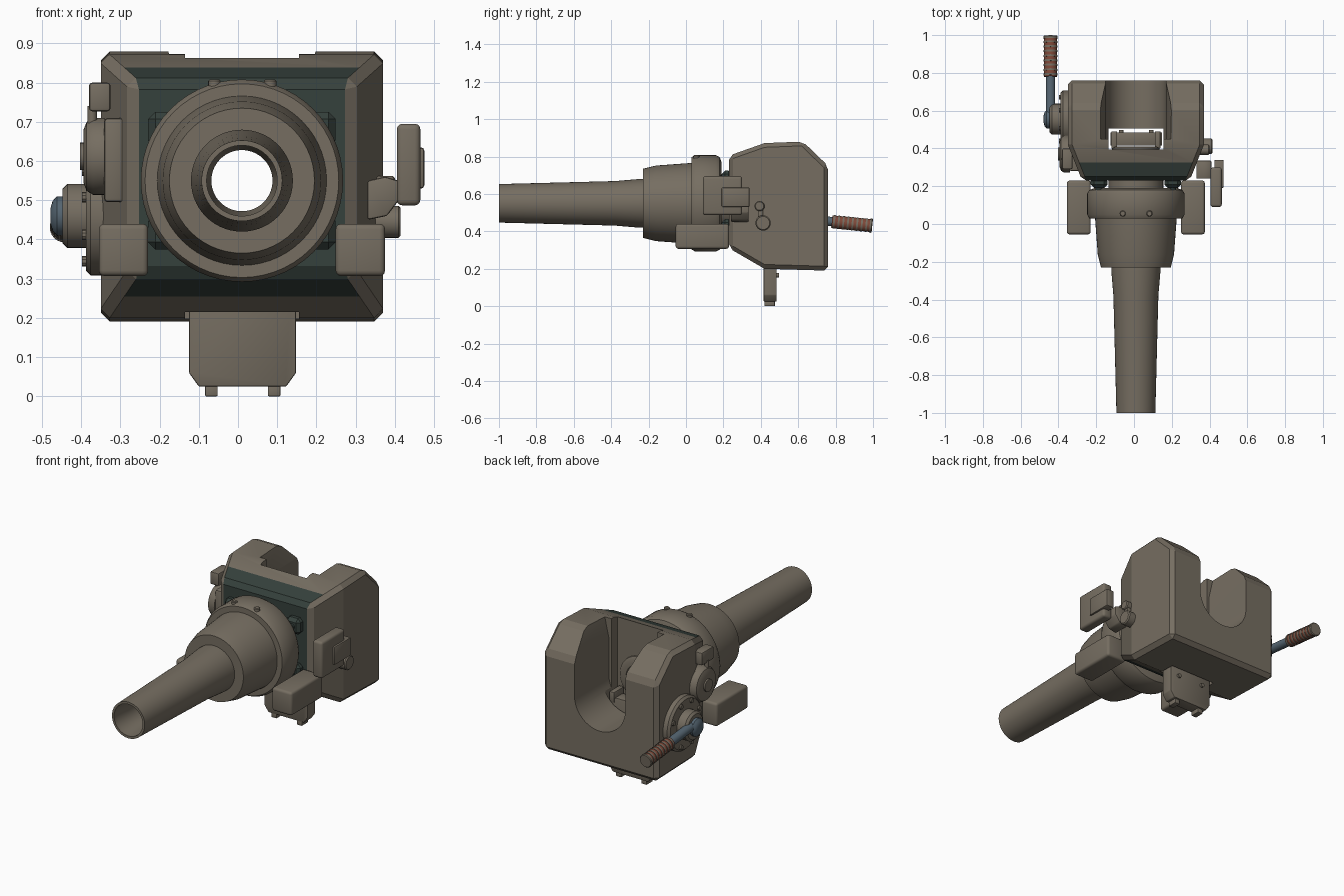
import bpy, bmesh, math
from mathutils import Vector

if "Cube" in bpy.data.objects:
    bpy.data.objects.remove(bpy.data.objects["Cube"])

CX, CZ = 0.01, 0.55          # bore axis


def mat(name, rgb):
    m = bpy.data.materials.new(name)
    m.diffuse_color = (*rgb, 1)
    m.use_nodes = True
    m.node_tree.nodes["Principled BSDF"].inputs["Base Color"].default_value = m.diffuse_color
    return m


DRAB = mat("olive_drab", (0.18, 0.155, 0.12))
GREEN = mat("dark_green", (0.036, 0.052, 0.045))
STEEL = mat("blue_steel", (0.09, 0.13, 0.165))
RED = mat("grip_red", (0.21, 0.065, 0.04))


def finish(name, bm, m, bevel=0, segs=2, smooth=True):
    bmesh.ops.recalc_face_normals(bm, faces=bm.faces[:])
    me = bpy.data.meshes.new(name)
    bm.to_mesh(me)
    bm.free()
    ob = bpy.data.objects.new(name, me)
    bpy.context.collection.objects.link(ob)
    me.materials.append(m)
    bpy.ops.object.select_all(action='DESELECT')
    ob.select_set(True)
    bpy.context.view_layer.objects.active = ob
    if bevel:
        b = ob.modifiers.new("bevel", 'BEVEL')
        b.width, b.segments, b.limit_method = bevel, segs, 'ANGLE'
        bpy.ops.object.modifier_apply(modifier="bevel")
    if smooth:
        bpy.ops.object.shade_smooth_by_angle(angle=math.radians(32))
    return ob


def box(name, x, y, z, m=DRAB, bevel=0.0, segs=2):
    bm = bmesh.new()
    bmesh.ops.create_cube(bm, size=1)
    for v in bm.verts:
        v.co = Vector([(r[0] + r[1]) / 2 + c * (r[1] - r[0]) for r, c in zip((x, y, z), v.co)])
    return finish(name, bm, m, bevel, segs)


def lathe(name, prof, origin, axis, m=DRAB, n=32, closed=False):
    """Revolve (distance, radius) pairs about an axis; ends are capped unless closed."""
    bm = bmesh.new()
    q = Vector((0, 0, 1)).rotation_difference(Vector(axis))
    o = Vector(origin)
    rings = [[bm.verts.new(o + q @ Vector((r * math.cos(2 * math.pi * i / n),
                                           r * math.sin(2 * math.pi * i / n), t)))
              for i in range(n)] for t, r in prof]
    pairs = list(zip(rings, rings[1:]))
    if closed:
        pairs.append((rings[-1], rings[0]))
    else:
        bm.faces.new(rings[0])
        bm.faces.new(rings[-1])
    for a, b in pairs:
        for i in range(n):
            j = (i + 1) % n
            bm.faces.new((a[i], a[j], b[j], b[i]))
    return finish(name, bm, m)


def cyl(name, p0, p1, r, m=DRAB, n=24, ch=0.0):
    p0, p1 = Vector(p0), Vector(p1)
    L = (p1 - p0).length
    prof = [(0, r), (L - ch, r), (L, r - ch)] if ch else [(0, r), (L, r)]
    return lathe(name, prof, p0, (p1 - p0).normalized(), m, n)


def prism(name, pts, y0, y1, m=DRAB, bevel=0.0):
    """Extrude an outline in x,z along y."""
    bm = bmesh.new()
    f = bm.faces.new([bm.verts.new((x, y0, z)) for x, z in pts])
    r = bmesh.ops.extrude_face_region(bm, geom=[f])
    for v in r["geom"]:
        if isinstance(v, bmesh.types.BMVert):
            v.co.y = y1
    return finish(name, bm, m, bevel)


def cut(ob, cutter):
    cutter.hide_render = True
    bpy.context.view_layer.objects.active = ob
    b = ob.modifiers.new("cut", 'BOOLEAN')
    b.operation, b.object, b.solver = 'DIFFERENCE', cutter, 'EXACT'
    bpy.ops.object.modifier_apply(modifier="cut")
    bpy.data.objects.remove(cutter)


# barrel, collar and bore in one turned profile
lathe("barrel", [(-1, .103), (-.38, .119), (-.25, .13), (-.23, .13), (-.23, .185), (-.16, .202),
                 (.03, .216), (.03, .247), (.05, .258), (.16, .258), (.18, .247), (.19, .22),
                 (.19, .145), (.30, .145), (.30, .078), (-.88, .078), (-.97, .09), (-1, .09)],
      (CX, 0, CZ), (0, 1, 0), n=56, closed=True)
for x in (-.06, .082):
    cyl("collar_peg", (x, .055, .74), (x, .055, .808), .016, ch=.004, n=16)

# breech housing: side outline lofted to a narrower front
side = [(.23, .31, .285), (.42, .20, .36), (.76, .19, .36), (.76, .75, .36),
        (.625, .88, .36), (.42, .872, .36), (.23, .805, .285)]
bm = bmesh.new()
L, R = [[bm.verts.new((CX + s * w, y, z)) for y, z, w in side] for s in (-1, 1)]
mid = [(1, 5)]
for i in range(len(side)):
    j = (i + 1) % len(side)
    bm.faces.new((L[i], L[j], R[j], R[i]))
for S in (L, R):
    bm.faces.new(S[1:6])
    bm.faces.new((S[0], S[1], S[5], S[6]))
body = finish("breech_housing", bm, DRAB, .022, 1, smooth=False)
body.data.materials.append(GREEN)
bm = bmesh.new()
bm.from_mesh(body.data)
bmesh.ops.bisect_plane(bm, geom=bm.verts[:] + bm.edges[:] + bm.faces[:],
                       plane_co=(0, .325, 0), plane_no=(0, 1, 0))
for f in bm.faces:                       # front face and nearby slopes are green
    if f.calc_center_median().y < .325 and abs(f.normal.x) < .3:
        f.material_index = 1
bm.to_mesh(body.data)
bm.free()

# loading trough, sliding-block well and bore openings
r = .16
arc = [(CX + r * math.cos(a), CZ + r * math.sin(a))
       for a in [math.pi + math.pi * i / 20 for i in range(21)]]
cut(body, prism("trough_cutter", arc + [(CX + r, .76), (CX + .19, .89), (CX + .19, 1),
                                        (CX - .19, 1), (CX - .19, .89), (CX - r, .76)], .45, 1))
cut(body, box("well_cutter", (-.135, .155), (.395, .505), (0, 1.2)))
cut(body, cyl("bore_cutter", (CX, 0, CZ), (CX, .6, CZ), .079, n=40))
bpy.context.view_layer.objects.active = body
body.select_set(True)
bpy.ops.object.shade_smooth_by_angle(angle=math.radians(20))
lathe("chamber_ring", [(.37, .08), (.37, .13), (.402, .125), (.41, .11), (.41, .08)],
      (CX, 0, CZ), (0, 1, 0), n=40, closed=True)

# lowered sliding breech block
prism("breech_block", [(-.10, .025), (.123, .025), (.148, .06), (.148, .43), (.10, .45),
                       (-.08, .45), (-.125, .43), (-.125, .06)], .415, .485, bevel=.004)
for x in (-.068, .092):
    box("block_foot", (x - .016, x + .016), (.42, .475), (0, .03), bevel=.003)
    cyl("block_bolt", (x, .48, .165), (x, .497, .165), .012, n=12)
for x in (-.105, .125):
    box("block_guide", (x - .015, x + .015), (.40, .49), (.42, .48), bevel=.004)

# mirrored cradle blocks and front plate lugs
for s in (-1, 1):
    x = CX + s * .302
    box("cradle_block", (x - .063, x + .063), (-.055, .23), (.307, .44), bevel=.014, segs=3)
    for t in (-1, 1):
        lx, lz = CX + s * .195, CZ + t * .13
        box("plate_lug", (lx - .044, lx + .044), (.19, .245), (lz - .045, lz + .045), GREEN, .018, 1)
        cyl("lug_bolt", (lx, .20, lz), (lx, .18, lz), .018, GREEN, 12)

# sight on the right side
box("sight_body", (.405, .465), (.09, .30), (.487, .695), bevel=.014, segs=3)
box("sight_cover", (.425, .475), (.19, .34), (.53, .635), bevel=.008)
prism("sight_arm", [(.33, .45), (.38, .46), (.41, .50), (.41, .55), (.375, .56), (.33, .55)],
      .24, .335, bevel=.006)
cyl("pivot_large", (.35, .412, .445), (.415, .412, .445), .041, ch=.006)
cyl("pivot_small", (.35, .393, .535), (.40, .393, .535), .027, ch=.005)
box("pivot_link", (.36, .392), (.385, .412), (.45, .53), bevel=.004)

# crank gearbox on the left side
HY, HZ = .555, .46
cyl("gear_flange", (-.33, HY, HZ), (-.388, HY, HZ), .152, n=40, ch=.012)
for i in range(8):
    a = math.pi * (i + .5) / 4
    y, z = HY + .125 * math.cos(a), HZ + .125 * math.sin(a)
    cyl("flange_bolt", (-.38, y, z), (-.398, y, z), .013, n=10)
cyl("crank_hub", (-.38, HY, HZ), (-.447, HY, HZ), .082, n=32, ch=.012)
lathe("crank_cap", [(0, .05), (.022, .05), (.033, .038), (.038, .02)], (-.44, HY, HZ), (-1, 0, 0), STEEL)

# crank rod and ribbed grip, tilted slightly down
A, B = Vector((-.442, HY, .475)), Vector((-.442, .996, .43))
cyl("crank_rod", A, A.lerp(B, .55), .025, STEEL)
cyl("grip", A.lerp(B, .51), A.lerp(B, .97), .034, RED)
for i in range(8):
    t = .525 + i * .056
    cyl("grip_ring", A.lerp(B, t), A.lerp(B, t + .022), .0365)
cyl("grip_end", A.lerp(B, .968), B, .038, ch=.004)

# traverse drum and control box on the left side
box("drum_base", (-.342, -.29), (.28, .46), (.495, .71), bevel=.01)
lathe("drum", [(0, .098), (.03, .098), (.046, .088), (.054, .068), (.054, .03)],
      (-.34, .37, .612), (-1, 0, 0), n=40)
cyl("drum_knob", (-.39, .37, .612), (-.403, .37, .612), .035)
cyl("drum_stem", (-.372, .345, .69), (-.372, .345, .74), .012, n=12)
box("control_box", (-.38, -.325), (.29, .40), (.727, .80), bevel=.008)
